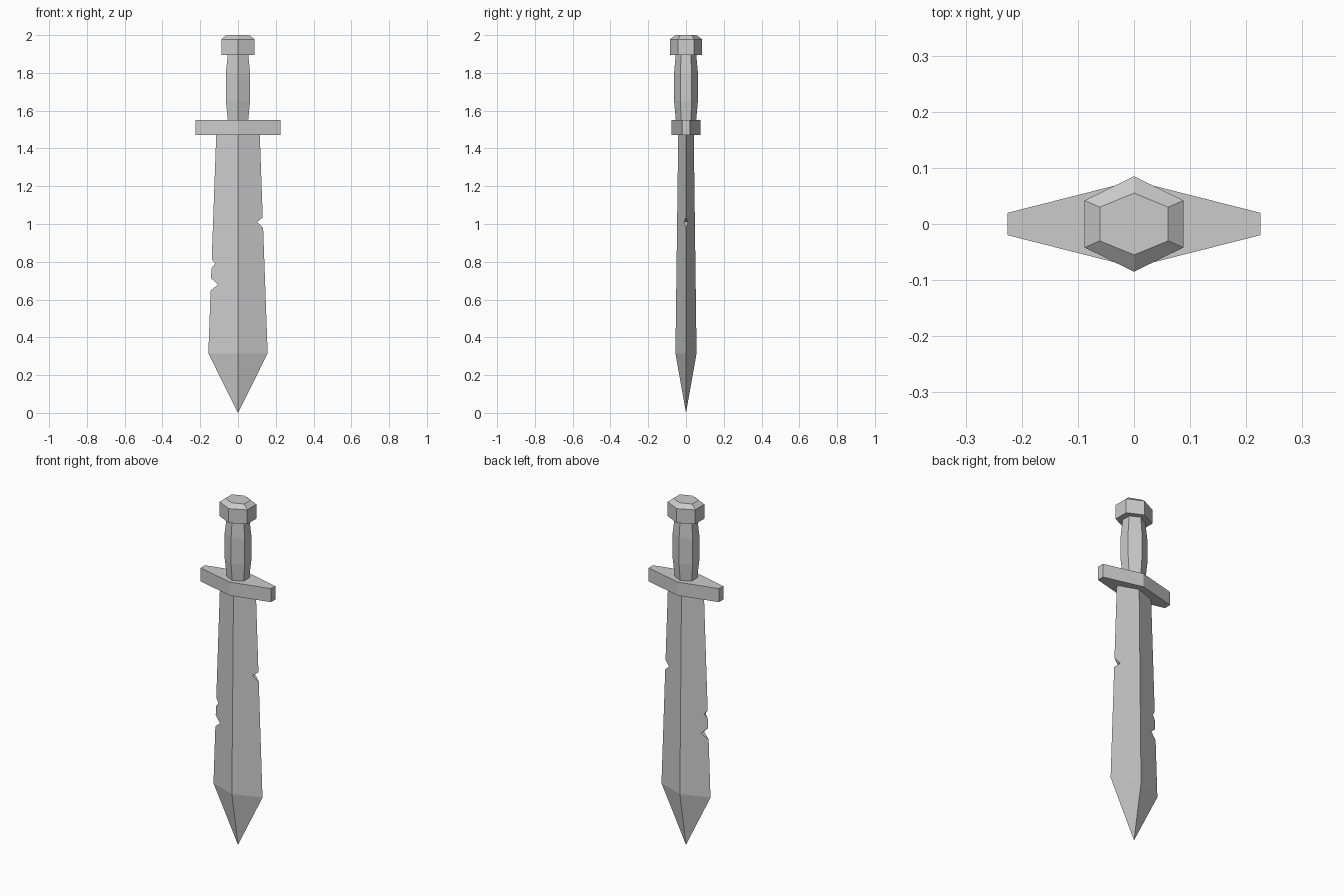
import bpy
import bmesh

cube = bpy.data.objects.get("Cube")
if cube:
    bpy.data.objects.remove(cube, do_unlink=True)

steel = bpy.data.materials.new("grey steel")
steel.use_nodes = True
colour = (0.6, 0.6, 0.6, 1)
steel.diffuse_color = colour
steel.node_tree.nodes["Principled BSDF"].inputs["Base Color"].default_value = colour


def loft(name, rings):
    """Skin a stack of equal-sized rings and cap both ends."""
    bm = bmesh.new()
    loops = [[bm.verts.new(p) for p in ring] for ring in rings]
    n = len(loops[0])
    for low, high in zip(loops, loops[1:]):
        for i in range(n):
            j = (i + 1) % n
            bm.faces.new((low[i], low[j], high[j], high[i]))
    bm.faces.new(loops[0][::-1])
    bm.faces.new(loops[-1])
    bmesh.ops.remove_doubles(bm, verts=bm.verts[:], dist=0.0001)
    bmesh.ops.recalc_face_normals(bm, faces=bm.faces[:])
    mesh = bpy.data.meshes.new(name)
    bm.to_mesh(mesh)
    bm.free()
    mesh.materials.append(steel)
    obj = bpy.data.objects.new(name, mesh)
    bpy.context.collection.objects.link(obj)
    return obj


def hexagon(x, side_y, point_y, z):
    return [(x, -side_y, z), (x, side_y, z), (0, point_y, z),
            (-x, side_y, z), (-x, -side_y, z), (0, -point_y, z)]


def diamond(x, y, z):
    return [(x, 0, z), (0, y, z), (-x, 0, z), (0, -y, z)]


# Diamond-section blade, with a separate tip section
bm = bmesh.new()
tip = bm.verts.new((0, 0, 0))
shoulder = [bm.verts.new(p) for p in diamond(0.157, 0.056, 0.315)]
root = [bm.verts.new(p) for p in diamond(0.115, 0.041, 1.48)]
for i in range(4):
    j = (i + 1) % 4
    bm.faces.new((tip, shoulder[j], shoulder[i]))
    bm.faces.new((shoulder[i], shoulder[j], root[j], root[i]))
bm.faces.new(root)
bmesh.ops.recalc_face_normals(bm, faces=bm.faces[:])
mesh = bpy.data.meshes.new("blade")
bm.to_mesh(mesh)
bm.free()
mesh.materials.append(steel)
blade = bpy.data.objects.new("blade", mesh)
bpy.context.collection.objects.link(blade)

# Battle nicks: wedge through the edge (side, depth x, bottom, apex, top)
nicks = [(1, 0.101, 0.98, 1.01, 1.035),
         (-1, 0.121, 0.766, 0.79, 0.815),
         (-1, 0.106, 0.648, 0.68, 0.714)]
for side, depth, bottom, apex, top in nicks:
    edge = 0.157 - 0.042 * (apex - 0.315) / 1.165
    reach = 2 * edge - depth  # wedge doubles in size outside the edge
    wedge = [(side * depth, apex),
             (side * reach, 2 * bottom - apex),
             (side * reach, 2 * top - apex)]
    cutter = loft("nick_cutter", [[(x, y, z) for x, z in wedge] for y in (-0.1, 0.1)])
    cutter.hide_render = True
    mod = blade.modifiers.new("nick", "BOOLEAN")
    mod.operation = "DIFFERENCE"
    mod.solver = "EXACT"
    mod.object = cutter
    bpy.context.view_layer.objects.active = blade
    bpy.ops.object.modifier_apply(modifier=mod.name)
    bpy.data.objects.remove(cutter, do_unlink=True)

# Crossguard tapering towards both ends
loft("crossguard", [hexagon(0.225, 0.02, 0.077, z) for z in (1.472, 1.55)])

# Hexagonal grip, swelling in the middle
loft("grip", [hexagon(0.053, 0.025, 0.053, 1.54), hexagon(0.064, 0.03, 0.063, 1.65),
              hexagon(0.064, 0.03, 0.063, 1.80), hexagon(0.053, 0.025, 0.053, 1.91)])

# Pommel with a bevelled top
loft("pommel", [hexagon(0.088, 0.042, 0.085, 1.895), hexagon(0.088, 0.042, 0.085, 1.978),
                hexagon(0.061, 0.03, 0.055, 2.0)])
